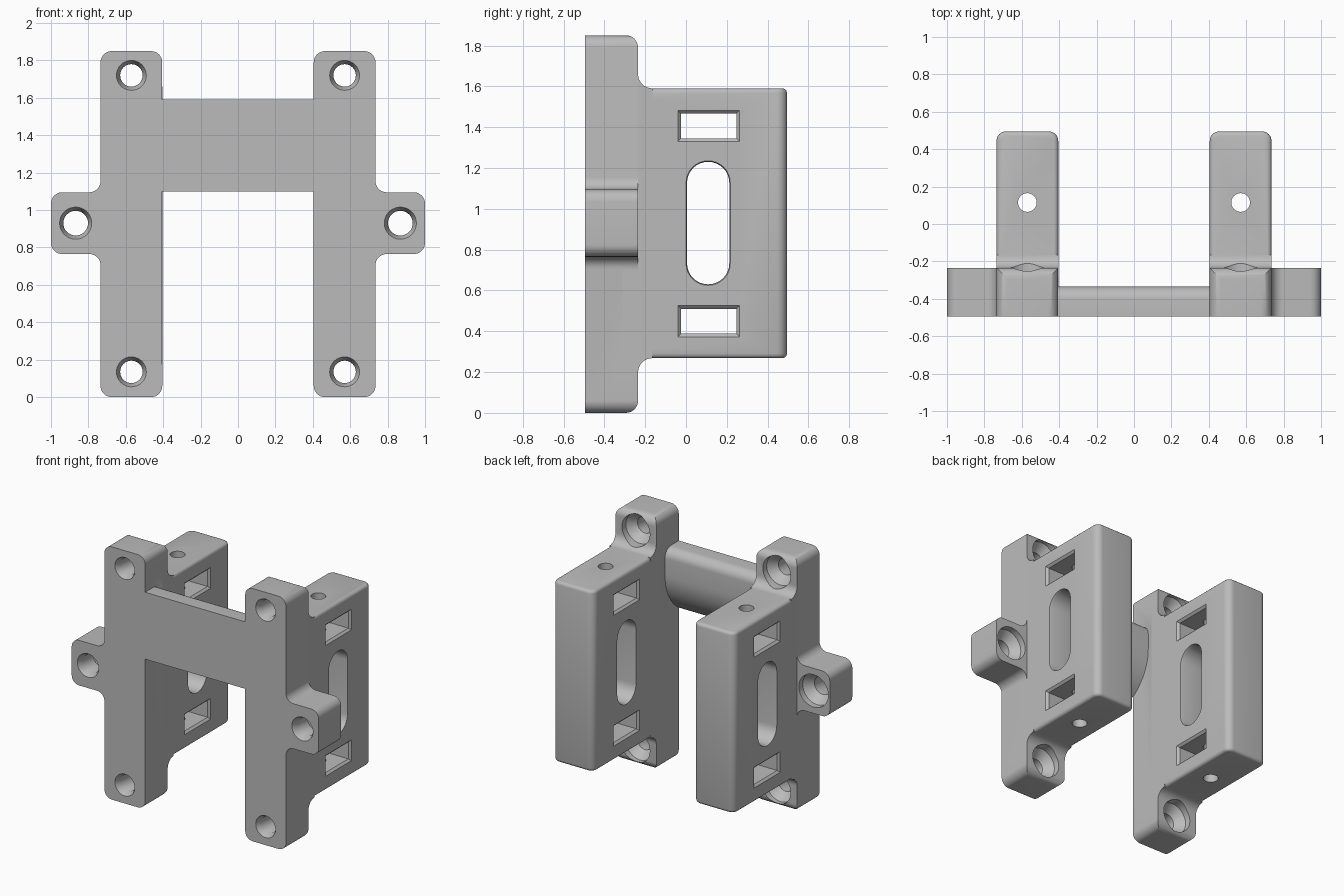
import bpy, bmesh, math
from mathutils import Vector

if "Cube" in bpy.data.objects:
    bpy.data.objects.remove(bpy.data.objects["Cube"])

grey = bpy.data.materials.new("grey_plastic")
grey.diffuse_color = (0.5, 0.5, 0.5, 1)
grey.use_nodes = True
grey.node_tree.nodes["Principled BSDF"].inputs["Base Color"].default_value = grey.diffuse_color

FRONT, FOOT_BACK, BACK = -0.495, -0.235, 0.495
X_IN, X_OUT, HEIGHT = 0.405, 0.735, 1.85
BODY_LO, BODY_HI = 0.268, 1.59


def rounded(corners, steps=8):
    """Polygon from (u, v, radius) corners, filleting each one."""
    out = []
    n = len(corners)
    for i, (u, v, r) in enumerate(corners):
        p = Vector((u, v))
        if r == 0:
            out.append(p)
            continue
        a = (Vector(corners[i - 1][:2]) - p).normalized()
        b = (Vector(corners[(i + 1) % n][:2]) - p).normalized()
        half = a.angle(b) / 2
        c = p + (a + b).normalized() * r / math.sin(half)
        d0 = p + a * r / math.tan(half) - c
        d1 = p + b * r / math.tan(half) - c
        turn = math.atan2(d0.x * d1.y - d0.y * d1.x, d0.dot(d1))
        for k in range(steps + 1):
            t = turn * k / steps
            out.append(c + Vector((d0.x * math.cos(t) - d0.y * math.sin(t),
                                   d0.x * math.sin(t) + d0.y * math.cos(t))))
    return out


PLACE = {'x': lambda u, v, w: (w, u, v),
         'y': lambda u, v, w: (u, w, v),
         'z': lambda u, v, w: (u, v, w)}


def loft(name, axis, sections):
    """Solid through matching outlines, given as (outline, position on axis)."""
    bm = bmesh.new()
    rings = [[bm.verts.new(PLACE[axis](p[0], p[1], w)) for p in pts]
             for pts, w in sections]
    for r0, r1 in zip(rings, rings[1:]):
        for i in range(len(r0)):
            j = (i + 1) % len(r0)
            bm.faces.new((r0[i], r0[j], r1[j], r1[i]))
    bm.faces.new(rings[0])
    bm.faces.new(rings[-1])
    bmesh.ops.recalc_face_normals(bm, faces=bm.faces)
    me = bpy.data.meshes.new(name)
    bm.to_mesh(me)
    bm.free()
    me.materials.append(grey)
    ob = bpy.data.objects.new(name, me)
    bpy.context.collection.objects.link(ob)
    return ob


def prism(name, axis, pts, w0, w1):
    return loft(name, axis, [(pts, w0), (pts, w1)])


def bake(ob):
    dg = bpy.context.evaluated_depsgraph_get()
    me = bpy.data.meshes.new_from_object(ob.evaluated_get(dg))
    ob.modifiers.clear()
    ob.data = me


def combine(ob, other, op):
    m = ob.modifiers.new("combine", 'BOOLEAN')
    m.operation, m.solver, m.object = op, 'EXACT', other
    bake(ob)
    bpy.data.objects.remove(other)


def circle(u, v, r, n=32):
    return [(u + r * math.cos(2 * math.pi * i / n),
             v + r * math.sin(2 * math.pi * i / n)) for i in range(n)]


def rect(u0, v0, u1, v1, r=0):
    return rounded([(u0, v0, r), (u1, v0, r), (u1, v1, r), (u0, v1, r)])


def smooth(ob):
    bpy.ops.object.select_all(action='DESELECT')
    ob.select_set(True)
    bpy.context.view_layer.objects.active = ob
    bpy.ops.object.shade_smooth_by_angle(angle=math.radians(35))


# Mounting plate with its ear, feet rounded at the back
R = 0.06
bracket = prism("side_bracket", 'y', rounded([
    (X_IN, 0, R), (X_OUT, 0, R), (X_OUT, 0.765, R), (1, 0.765, R),
    (1, 1.095, R), (X_OUT, 1.095, R), (X_OUT, HEIGHT, R), (X_IN, HEIGHT, R)]),
    FRONT, FOOT_BACK)
combine(bracket, prism("foot_rounding", 'x', rounded([
    (FRONT - 0.1, 0, 0), (FOOT_BACK, 0, R),
    (FOOT_BACK, HEIGHT, R), (FRONT - 0.1, HEIGHT, 0)]), 0.3, 1.1), 'INTERSECT')

# Deep body with softened edges
body = prism("body", 'z', rounded([
    (X_IN, -0.33, 0), (X_OUT, -0.33, 0), (X_OUT, BACK, 0.05), (X_IN, BACK, 0.05)]),
    BODY_LO, BODY_HI)
bev = body.modifiers.new("soft", 'BEVEL')
bev.width, bev.segments = 0.022, 3
bev.limit_method, bev.angle_limit = 'ANGLE', math.radians(60)
bake(body)
combine(bracket, body, 'UNION')

# Fillets between feet and body
F = 0.07
for z, s in ((BODY_HI, 1), (BODY_LO, -1)):
    arc = [(FOOT_BACK + F - F * math.cos(t), z + s * (F - F * math.sin(t)))
           for t in [math.pi / 2 * k / 8 for k in range(9)]]
    pts = arc + [(FOOT_BACK + F, z - s * 0.05), (FOOT_BACK - 0.05, z - s * 0.05),
                 (FOOT_BACK - 0.05, z + s * F)]
    combine(bracket, prism("fillet", 'x', pts, X_IN, X_OUT), 'UNION')

# Screw holes: chamfered in front, recessed at the back
for x, z, g in ((0.57, 0.135, 0), (0.57, 1.72, 0), (0.868, 0.93, 0.006)):
    steps = [(-0.55, 0.08), (-0.495, 0.08), (-0.455, 0.06), (-0.34, 0.06),
             (-0.28, 0.113), (-0.15, 0.113)]
    combine(bracket, loft("screw_hole", 'y',
                          [(circle(x, z, r + g), y) for y, r in steps]), 'DIFFERENCE')

# Long slot and strap windows through the body, with flared rims
def flared(name, outline):
    e = 0.015
    combine(bracket, loft(name, 'x', [
        (outline(e), X_IN - 0.1), (outline(e), X_IN), (outline(0), X_IN + e),
        (outline(0), X_OUT - e), (outline(e), X_OUT), (outline(e), X_OUT + 0.1)]),
        'DIFFERENCE')


flared("long_slot", lambda e: rect(0.005 - e / 3, 0.63 - e / 3, 0.212 + e / 3,
                                   1.23 + e / 3, 0.103 + e / 3))
for z in (0.388, 1.345):
    flared("strap_window", lambda e: rect(-0.025 - e, z - e, 0.247 + e, z + 0.122 + e))

# Vertical hole through the body
combine(bracket, prism("vertical_hole", 'z', circle(0.57, 0.115, 0.05), 0.1, 1.75),
        'DIFFERENCE')

smooth(bracket)
bracket.modifiers.new("mirror", 'MIRROR')

# Cross bar, its back curving forward towards the bottom edge
rad = 0.361
curve = [(-0.335 - rad + rad * math.cos(t), 1.4 - rad * math.sin(t))
         for t in [math.asin(0.3 / rad) * k / 12 for k in range(13)]]
curve[-1] = (FRONT, 1.1)
top = rounded([(FRONT, 1.1, 0), (FRONT, BODY_HI, 0), (-0.335, BODY_HI, 0.07),
               (-0.335, 1.4, 0)])[1:-1]
bar = prism("cross_bar", 'x', [tuple(p) for p in top] + curve, -X_IN, X_IN)
smooth(bar)
